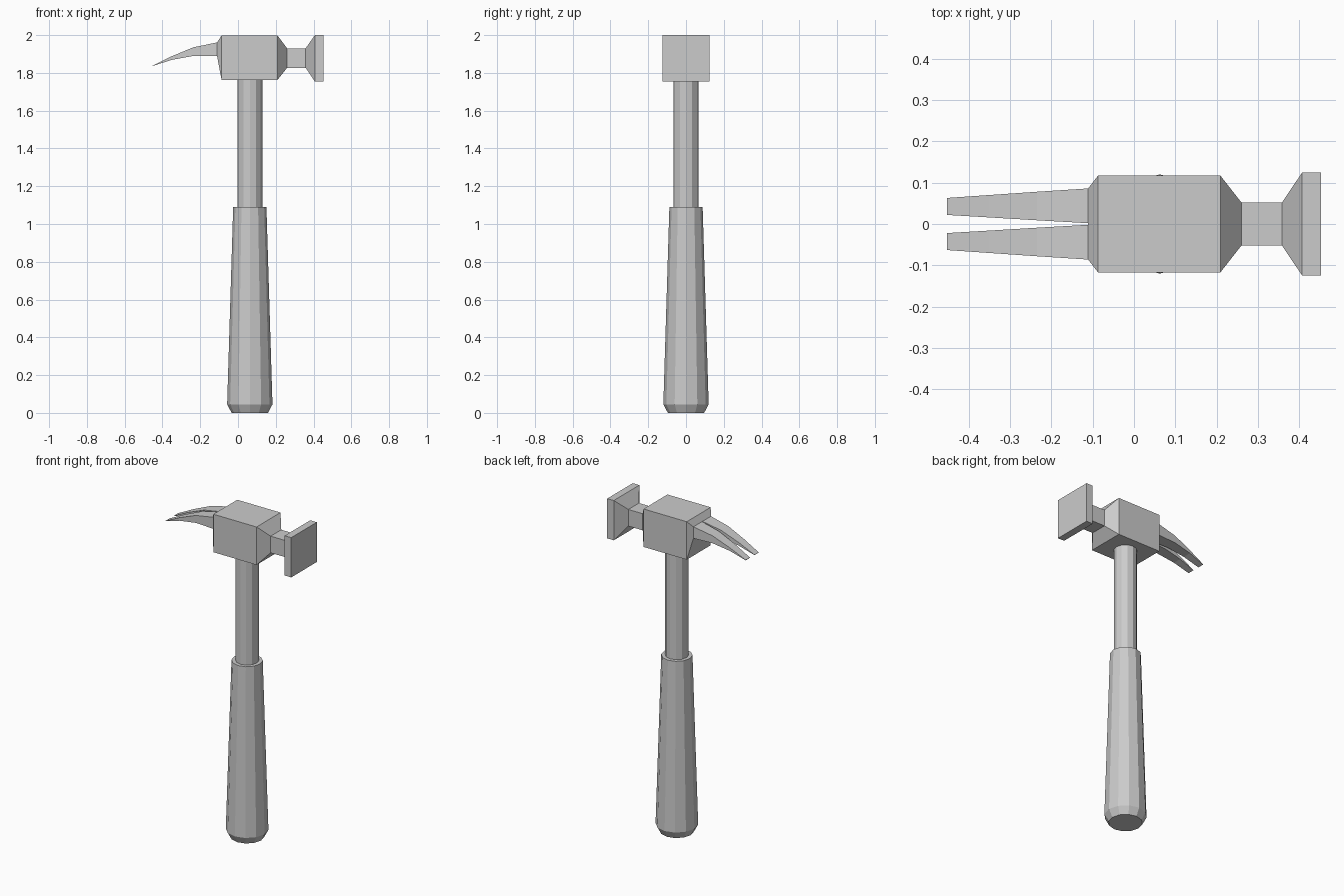
import bpy, bmesh, math

if "Cube" in bpy.data.objects:
    bpy.data.objects.remove(bpy.data.objects["Cube"])


def loft(name, rings):
    """Skin a list of equal-length point rings and cap both ends."""
    bm = bmesh.new()
    loops = [[bm.verts.new(p) for p in ring] for ring in rings]
    for a, b in zip(loops, loops[1:]):
        for i in range(len(a)):
            j = (i + 1) % len(a)
            bm.faces.new((a[i], a[j], b[j], b[i]))
    bm.faces.new(loops[0])
    bm.faces.new(loops[-1])
    bmesh.ops.remove_doubles(bm, verts=bm.verts, dist=1e-4)
    bmesh.ops.recalc_face_normals(bm, faces=bm.faces)
    mesh = bpy.data.meshes.new(name)
    bm.to_mesh(mesh)
    bm.free()
    obj = bpy.data.objects.new(name, mesh)
    bpy.context.collection.objects.link(obj)
    return obj


def circle(r, z, sides=12, cx=0.0625):
    return [(cx + r * math.cos(2 * math.pi * i / sides),
             r * math.sin(2 * math.pi * i / sides), z) for i in range(sides)]


def rect(x, y0, y1, z0, z1):
    return [(x, y0, z0), (x, y1, z0), (x, y1, z1), (x, y0, z1)]


# Tapered grip with chamfered butt, and the thinner shaft above it
loft("grip", [circle(0.096, 0), circle(0.12, 0.045), circle(0.088, 1.09)])
loft("shaft", [circle(0.066, 1.0), circle(0.066, 1.78)])

# Head: claw collar, block, neck and square striking face in one loft
head = [(-0.111, 0.086, 1.89, 1.961), (-0.087, 0.117, 1.763, 1.998),
        (0.209, 0.117, 1.763, 1.998), (0.26, 0.052, 1.827, 1.93),
        (0.358, 0.052, 1.827, 1.93), (0.407, 0.125, 1.754, 2.0),
        (0.452, 0.125, 1.754, 2.0)]
loft("head", [rect(x, -y, y, z0, z1) for x, y, z0, z1 in head])

# Curved claw prong, mirrored for the pair
prong = [(-0.111, 0.002, 0.086, 1.89, 1.961), (-0.235, 0.009, 0.078, 1.89, 1.936),
         (-0.351, 0.016, 0.070, 1.869, 1.888), (-0.453, 0.022, 0.063, 1.836, 1.838)]
claw = loft("claw", [rect(*p) for p in prong])
mirror = claw.modifiers.new("mirror", 'MIRROR')
mirror.use_axis = (False, True, False)
mirror.use_mirror_merge = False
